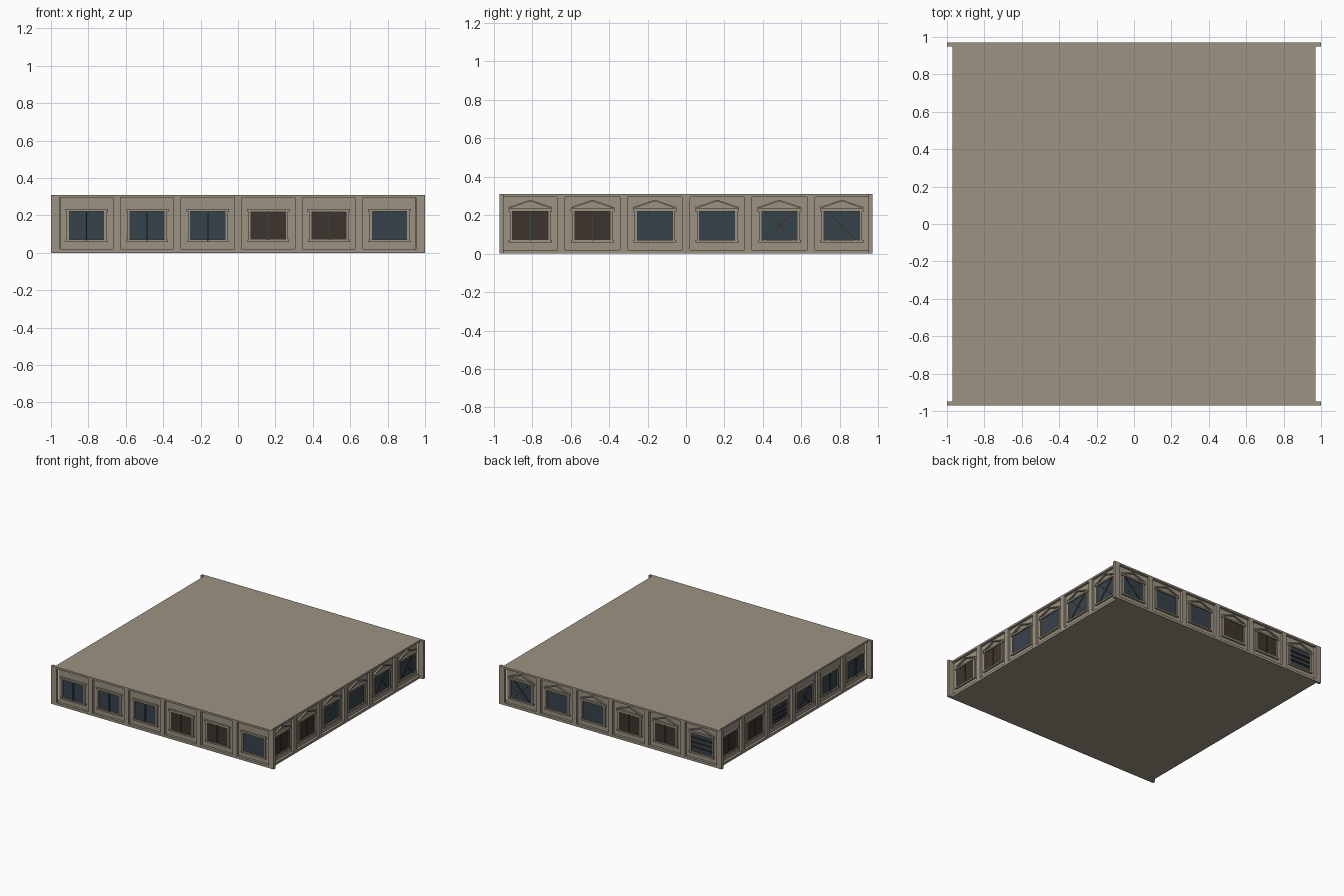
import bpy, bmesh, math
from mathutils import Matrix, Vector

cube = bpy.data.objects.get("Cube")
if cube:
    bpy.data.objects.remove(cube, do_unlink=True)


def material(name, rgb):
    m = bpy.data.materials.new(name)
    m.use_nodes = True
    m.diffuse_color = (*rgb, 1)
    m.node_tree.nodes["Principled BSDF"].inputs["Base Color"].default_value = (*rgb, 1)
    return m


STONE = material("warm grey stone", (0.33, 0.29, 0.225))
GLASS = material("dark blue glass", (0.037, 0.055, 0.07))
WOOD = material("dark brown wood", (0.047, 0.033, 0.025))

FACE, CORE, TOP = 0.97, 0.95, 0.31      # wall face, recessed panel plane, height
BAY, PANEL, WIN = 0.324, 0.142, 0.094   # bay spacing, half widths
SILL, HEAD = 0.07, 0.22                 # window bottom and top
LOW, HIGH = 0.02, 0.295                 # panel bottom and top


def box(bm, u0, u1, v0, v1, z0, z1, tilt=0):
    """Box in wall space: u along the wall, v outward, z up; tilt turns it in the wall plane."""
    mid = Vector(((u0 + u1) / 2, -(v0 + v1) / 2, (z0 + z1) / 2))
    mat = (Matrix.Translation(mid) @ Matrix.Rotation(tilt, 4, 'Y')
           @ Matrix.Diagonal((u1 - u0, v1 - v0, z1 - z0, 1)))
    bmesh.ops.create_cube(bm, size=1, matrix=mat)


def bar(bm, a, b, width, v0, v1):
    """Straight bar between two (u, z) points."""
    du, dz = b[0] - a[0], b[1] - a[1]
    half = math.hypot(du, dz) / 2
    u, z = (a[0] + b[0]) / 2, (a[1] + b[1]) / 2
    box(bm, u - half, u + half, v0, v1, z - width / 2, z + width / 2, -math.atan2(dz, du))


def finish(bm, name, mat, turn=0):
    bm.transform(Matrix.Rotation(turn, 4, 'Z'))
    mesh = bpy.data.meshes.new(name)
    bm.to_mesh(mesh)
    bm.free()
    mesh.materials.append(mat)
    ob = bpy.data.objects.new(name, mesh)
    bpy.context.collection.objects.link(ob)
    return ob


# Solid storey block
bm = bmesh.new()
box(bm, -CORE, CORE, -CORE, CORE, 0, TOP)
finish(bm, "storey_block", STONE)


def wall(name, turn, half, kinds, pediment):
    stone, glass, wood = bmesh.new(), bmesh.new(), bmesh.new()
    # Rails and pilasters framing the recessed panels
    box(stone, -half, half, CORE, FACE, 0, LOW)
    box(stone, -half, half, CORE, FACE, HIGH, TOP)
    centres = [(i - 2.5) * BAY for i in range(6)]
    edges = [-half] + [c + s * PANEL for c in centres for s in (-1, 1)] + [half]
    for a, b in zip(edges[::2], edges[1::2]):
        if b - a > 0.002:
            box(stone, a, b, CORE, FACE, LOW, HIGH)

    for c, kind in zip(centres, kinds):
        l, r = c - WIN, c + WIN
        # Window surround, sill and lintel
        for a, b in ((l - 0.012, l), (r, r + 0.012)):
            box(stone, a, b, CORE, CORE + 0.01, SILL, HEAD)
        box(stone, l - 0.018, r + 0.018, CORE, CORE + 0.014, SILL - 0.012, SILL)
        box(stone, l - 0.02, r + 0.02, CORE, CORE + 0.015, HEAD, HEAD + 0.014)
        if pediment:
            for s in (-1, 1):
                bar(stone, (c + s * (WIN + 0.018), HEAD + 0.018), (c, HEAD + 0.056),
                    0.008, CORE, CORE + 0.014)
        # Glazing
        box(glass, l, r, CORE, CORE + 0.003, SILL, HEAD)
        front = CORE + 0.007
        if kind == "mullion":
            box(glass, c - 0.003, c + 0.003, CORE, CORE + 0.012, SILL, HEAD)
            box(wood, c - 0.003, c + 0.003, CORE, CORE + 0.016, SILL - 0.006, SILL)
        elif kind == "shutter":
            box(wood, l, c - 0.003, CORE, front, SILL, HEAD)
            box(wood, c + 0.003, r, CORE, front, SILL, HEAD)
        elif kind == "cross":
            bar(wood, (l + 0.018, SILL), (r - 0.018, HEAD), 0.006, CORE, front)
            bar(wood, (l + 0.018, HEAD), (r - 0.018, SILL), 0.006, CORE, front)
        elif kind == "planks":
            for k in (1, 2, 3):
                z = SILL + k * (HEAD - SILL) / 4
                box(wood, l, r, CORE, front + 0.004, z - 0.005, z + 0.005)
    finish(stone, name + "_wall_frame", STONE, turn)
    finish(glass, name + "_window_panes", GLASS, turn)
    finish(wood, name + "_window_boards", WOOD, turn)


M, S, X, P, O = "mullion", "shutter", "cross", "planks", "plain"
quarter = math.pi / 2
wall("front", 0, 1.0, (M, M, M, S, S, O), False)
wall("left", quarter, CORE, (S, S, O, O, X, X), True)
wall("back", 2 * quarter, 1.0, (X, O, O, S, S, P), True)
wall("right", 3 * quarter, CORE, (S, S, P, X, M, M), False)
